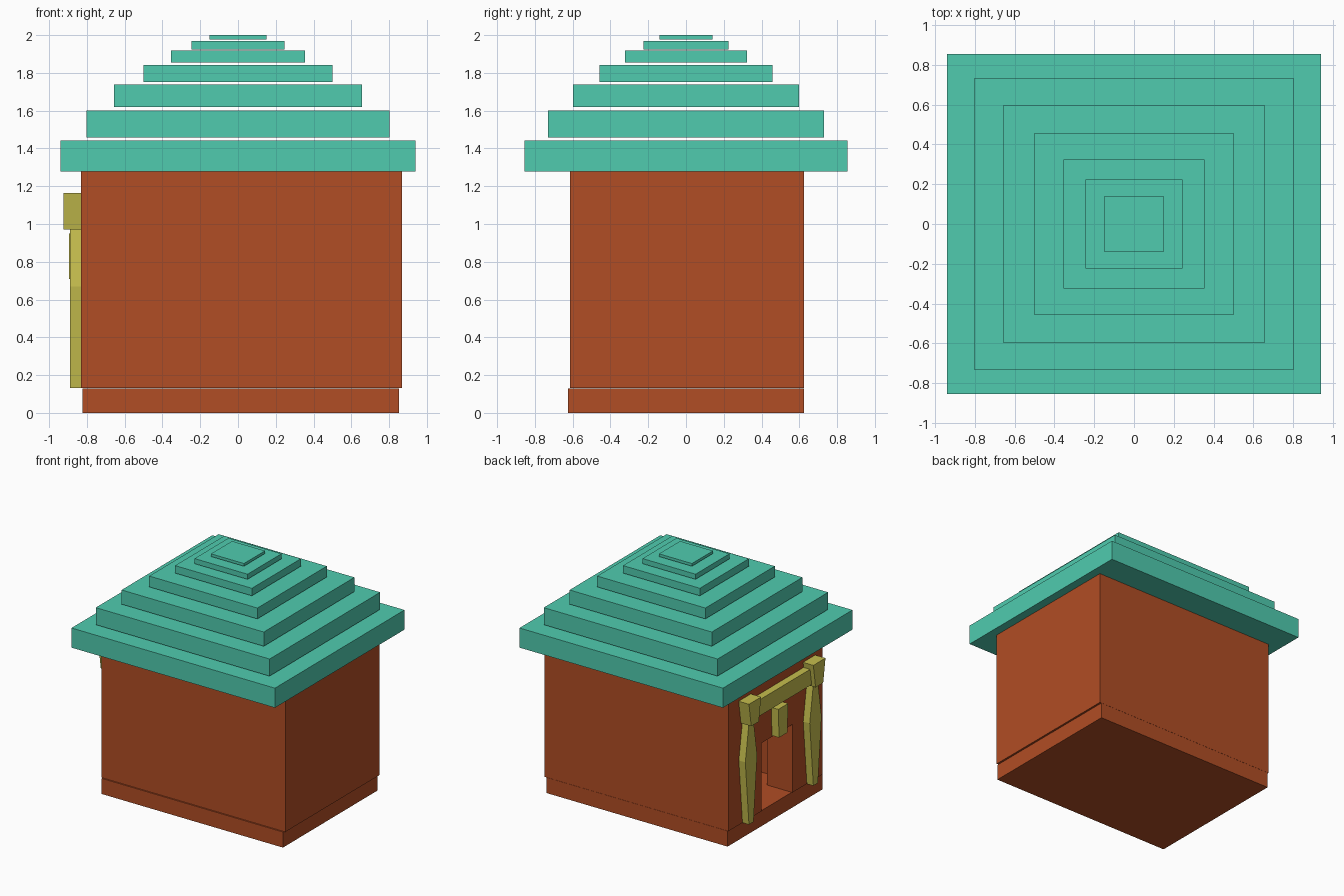
import bpy

if "Cube" in bpy.data.objects:
    bpy.data.objects.remove(bpy.data.objects["Cube"])


def material(name, rgb):
    m = bpy.data.materials.new(name)
    m.diffuse_color = (*rgb, 1)
    m.use_nodes = True
    m.node_tree.nodes["Principled BSDF"].inputs["Base Color"].default_value = m.diffuse_color
    return m


TEAL = material("teal_roof", (0.08, 0.60, 0.43))
RUST = material("rust_wall", (0.44, 0.075, 0.018))
OLIVE = material("yellow_trim", (0.56, 0.51, 0.075))


def add_mesh(name, verts, faces, mat):
    me = bpy.data.meshes.new(name)
    me.from_pydata(verts, [], faces)
    ob = bpy.data.objects.new(name, me)
    bpy.context.collection.objects.link(ob)
    if mat:
        me.materials.append(mat)
    return ob


def loft(name, sections, mat):
    """Stack of rectangles (x0, x1, y0, y1, z) joined into a closed solid."""
    verts, faces = [], [(3, 2, 1, 0)]
    for x0, x1, y0, y1, z in sections:
        verts += [(x0, y0, z), (x1, y0, z), (x1, y1, z), (x0, y1, z)]
    for s in range(len(sections) - 1):
        for i in range(4):
            a, b = 4 * s + i, 4 * s + (i + 1) % 4
            faces.append((a, b, b + 4, a + 4))
    n = len(verts)
    faces.append((n - 4, n - 3, n - 2, n - 1))
    return add_mesh(name, verts, faces, mat)


def box(name, x0, x1, y0, y1, z0, z1, mat):
    return loft(name, [(x0, x1, y0, y1, z0), (x0, x1, y0, y1, z1)], mat)


# Stepped roof: half width, half depth, bottom, top
roof = [
    (0.94, 0.855, 1.279, 1.443),
    (0.803, 0.73, 1.459, 1.602),
    (0.657, 0.598, 1.619, 1.738),
    (0.50, 0.458, 1.752, 1.843),
    (0.355, 0.324, 1.855, 1.918),
    (0.245, 0.224, 1.925, 1.968),
    (0.152, 0.139, 1.977, 2.0),
]
for i, (hx, hy, z0, z1) in enumerate(roof):
    box(f"roof_step_{i + 1}", -hx, hx, -hy, hy, z0, z1, TEAL)

# Foundation
box("foundation", -0.822, 0.853, -0.625, 0.625, 0, 0.13, RUST)

# Hollow walls with a doorway on the left side
walls = box("walls", -0.83, 0.868, -0.615, 0.625, 0.131, 1.279, RUST)
room = box("room_cutter", -0.595, 0.635, -0.385, 0.395, 0.0, 1.4, None)
door = box("doorway_cutter", -1.0, -0.4, -0.22, 0.19, 0.05, 0.70, None)
for cutter in (room, door):
    mod = walls.modifiers.new(cutter.name, 'BOOLEAN')
    mod.object = cutter
    mod.operation = 'DIFFERENCE'
    mod.solver = 'EXACT'
    cutter.hide_render = True
    cutter.hide_set(True)

# Door trim: tapered posts with flared caps on both sides
for side, yc in (("back", 0.41), ("front", -0.44)):
    loft(f"{side}_door_post", [
        (-0.89, -0.82, yc - 0.03, yc + 0.03, 0.131),
        (-0.89, -0.82, yc - 0.078, yc + 0.078, 0.67),
        (-0.89, -0.82, yc - 0.03, yc + 0.03, 0.98)], OLIVE)
    loft(f"{side}_post_cap", [
        (-0.925, -0.82, yc - 0.05, yc + 0.05, 0.97),
        (-0.925, -0.82, yc - 0.08, yc + 0.08, 1.165)], OLIVE)

# Lintel and hanging keystone
box("door_lintel", -0.89, -0.82, -0.43, 0.40, 0.985, 1.12, OLIVE)
loft("keystone", [(-0.895, -0.82, -0.06, 0.05, 0.71),
                  (-0.895, -0.82, -0.07, 0.06, 0.95)], OLIVE)
